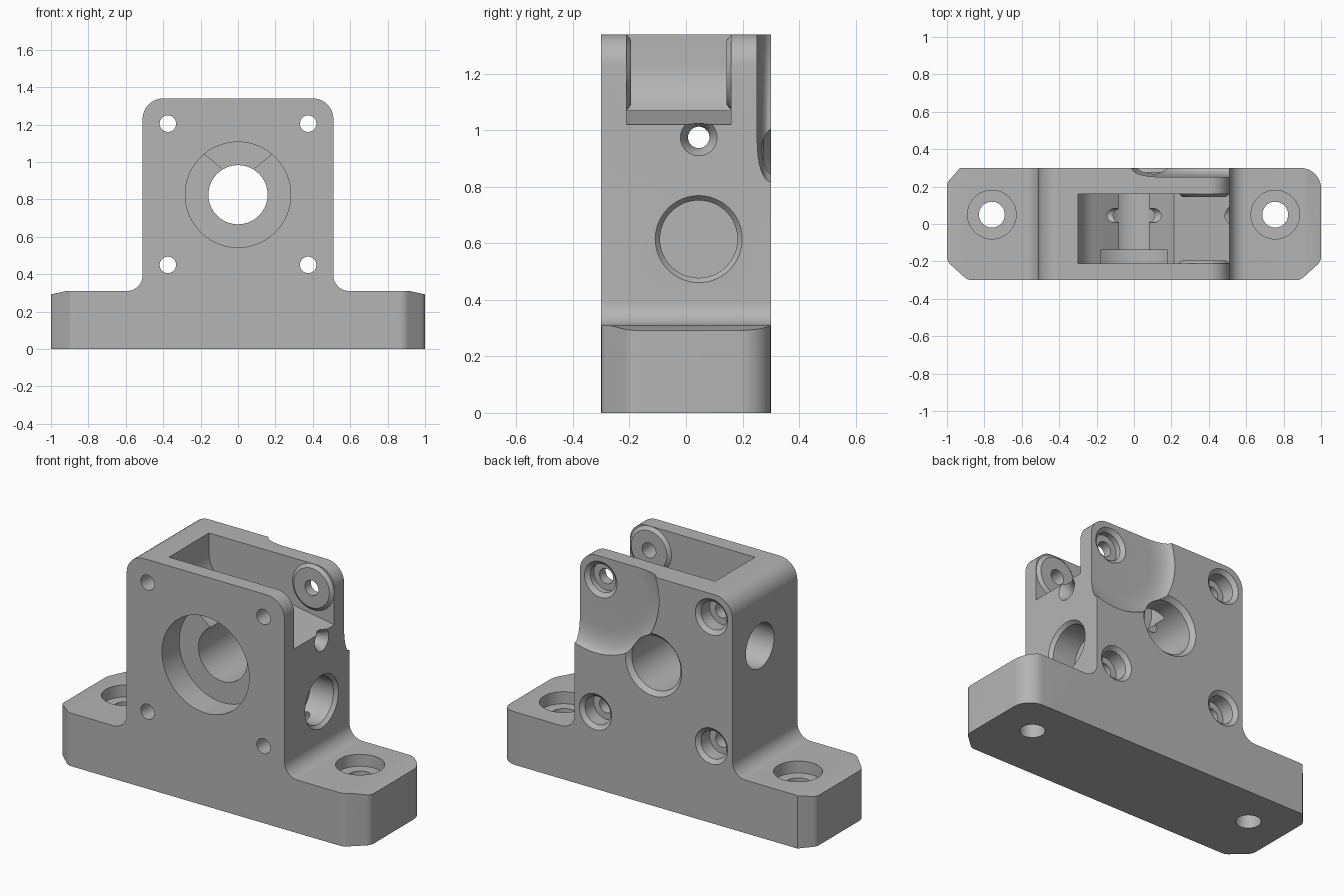
import bpy, bmesh, math
from mathutils import Vector

cube = bpy.data.objects.get("Cube")
if cube:
    bpy.data.objects.remove(cube, do_unlink=True)

grey = bpy.data.materials.new("machined grey")
grey.use_nodes = True
colour = (0.46, 0.46, 0.46, 1)
grey.diffuse_color = colour
grey.node_tree.nodes["Principled BSDF"].inputs["Base Color"].default_value = colour


def to_axis(axis, along, u, v):
    """Place a point: (u, v) is (y, z), (x, z) or (x, y) for axis x, y or z."""
    return {"x": (along, u, v), "y": (u, along, v), "z": (u, v, along)}[axis]


def make(name, rings):
    """Join equal rings of points into one closed solid."""
    bm = bmesh.new()
    loops = [[bm.verts.new(p) for p in ring] for ring in rings]
    n = len(loops[0])
    for a, b in zip(loops, loops[1:]):
        for i in range(n):
            j = (i + 1) % n
            bm.faces.new((a[i], a[j], b[j], b[i]))
    bm.faces.new(loops[0])
    bm.faces.new(loops[-1])
    bmesh.ops.recalc_face_normals(bm, faces=bm.faces)
    mesh = bpy.data.meshes.new(name)
    bm.to_mesh(mesh)
    bm.free()
    mesh.materials.append(grey)
    obj = bpy.data.objects.new(name, mesh)
    bpy.context.collection.objects.link(obj)
    return obj


def prism(name, axis, outline, start, end):
    return make(name, [[to_axis(axis, d, u, v) for u, v in outline] for d in (start, end)])


def lathe(name, axis, u, v, profile, steps=64):
    """Turn (distance along axis, radius) pairs about the axis through (u, v)."""
    turn = [2 * math.pi * i / steps for i in range(steps)]
    return make(name, [[to_axis(axis, d, u + r * math.cos(t), v + r * math.sin(t))
                        for t in turn] for d, r in profile])


def rounded(corners, steps=10):
    """Outline with each (u, v, radius) corner rounded by an arc."""
    out = []
    for i, (u, v, r) in enumerate(corners):
        p = Vector((u, v))
        if r == 0:
            out.append(tuple(p))
            continue
        a = (Vector(corners[i - 1][:2]) - p).normalized()
        b = (Vector(corners[(i + 1) % len(corners)][:2]) - p).normalized()
        half = a.angle(b) / 2
        centre = p + (a + b).normalized() * r / math.sin(half)
        start = p + a * r / math.tan(half) - centre
        end = p + b * r / math.tan(half) - centre
        sweep = start.angle(end)
        for k in range(steps + 1):
            t = k / steps
            q = (start * math.sin((1 - t) * sweep) + end * math.sin(t * sweep)) / math.sin(sweep)
            out.append(tuple(centre + q))
    return out


def combine(target, tool, operation="DIFFERENCE"):
    tool.hide_render = True
    mod = target.modifiers.new("cut", "BOOLEAN")
    mod.operation = operation
    mod.solver = "EXACT"
    mod.object = tool
    bpy.ops.object.select_all(action="DESELECT")
    target.select_set(True)
    bpy.context.view_layer.objects.active = target
    bpy.ops.object.modifier_apply(modifier=mod.name)
    bpy.data.objects.remove(tool, do_unlink=True)


# Upright on a flanged base, then the base plan with its eased corners
right_half = [(1, 0, 0), (1, 0.292, 0), (0.92, 0.31, 0), (0.51, 0.31, 0.085), (0.51, 1.34, 0.11)]
left_half = [(-x, z, r) for x, z, r in reversed(right_half)]
body = prism("bracket_body", "y", rounded(right_half + left_half), -0.3, 0.3)
plan = rounded([(-0.89, -0.3, 0.06), (0.89, -0.3, 0.06), (1, -0.2, 0.06), (1, 0.3, 0.11),
                (-0.93, 0.3, 0), (-1, 0.22, 0.05), (-1, -0.2, 0.06)])
combine(body, prism("plan", "z", plan, -0.1, 1.5), "INTERSECT")

# Open-topped pocket that spills out of the right side
pocket = rounded([(-0.3, 1.45, 0), (-0.3, 1.13, 0.2), (-0.17, 1.035, 0), (-0.08, 0.96, 0),
                  (0.08, 0.96, 0), (0.215, 1.07, 0), (0.51, 1.02, 0), (0.6, 1.005, 0),
                  (0.6, 1.45, 0)])
combine(body, prism("pocket", "y", pocket, -0.21, 0.16))

# Raised pivot bosses on both pocket walls
PX, PZ = 0.375, 1.205
for wall, side in ((-0.21, 1), (0.16, -1)):
    boss = lathe("boss", "y", PX, PZ,
                 [(wall - side * 0.03, 0.134), (wall, 0.134), (wall + side * 0.016, 0.115)])
    combine(body, boss, "UNION")

# Dished relief on the back around the pivot
dish = [(0.4, 0.41), (0.3, 0.41)]
for k in range(1, 9):
    t = k / 8 * math.pi / 2
    dish.append((0.3 - 0.048 * math.sin(t), 0.41 - 0.13 * (1 - math.cos(t))))
combine(body, lathe("dish", "y", PX, PZ, dish, 96))

# Front recess and main bore
combine(body, lathe("main_bore", "y", 0, 0.825,
                    [(-0.4, 0.282), (-0.14, 0.282), (-0.14, 0.158), (0.275, 0.158),
                     (0.3, 0.182), (0.4, 0.182)], 96))

# Four screw holes, counterbored from the back
for x in (-PX, PX):
    for z in (0.45, PZ):
        face = 0.252 if x > 0 and z > 1 else 0.3
        combine(body, lathe("screw_hole", "y", x, z,
                            [(-0.4, 0.044), (0.2, 0.044), (0.2, 0.082), (face - 0.02, 0.082),
                             (face, 0.105), (0.4, 0.105)], 40))

# Counterbored mounting holes in the base flanges
for x in (-0.76, 0.755):
    combine(body, lathe("mounting_hole", "z", x, 0.05,
                        [(-0.1, 0.069), (0.24, 0.069), (0.24, 0.13), (0.4, 0.13)], 48))

# Feed hole across the body, flared on the right and counterbored on the left
combine(body, lathe("feed_hole", "x", 0.045, 0.975,
                    [(-0.6, 0.13), (-0.34, 0.13), (-0.34, 0.038), (0.45, 0.038),
                     (0.48, 0.045), (0.51, 0.065), (0.6, 0.065)], 48))

# Blind socket in the right side
combine(body, lathe("side_socket", "x", 0.045, 0.615,
                    [(0.34, 0.137), (0.49, 0.137), (0.51, 0.154), (0.6, 0.154)], 64))

bpy.ops.object.select_all(action="DESELECT")
body.select_set(True)
bpy.context.view_layer.objects.active = body
bpy.ops.object.shade_smooth_by_angle(angle=math.radians(28))
